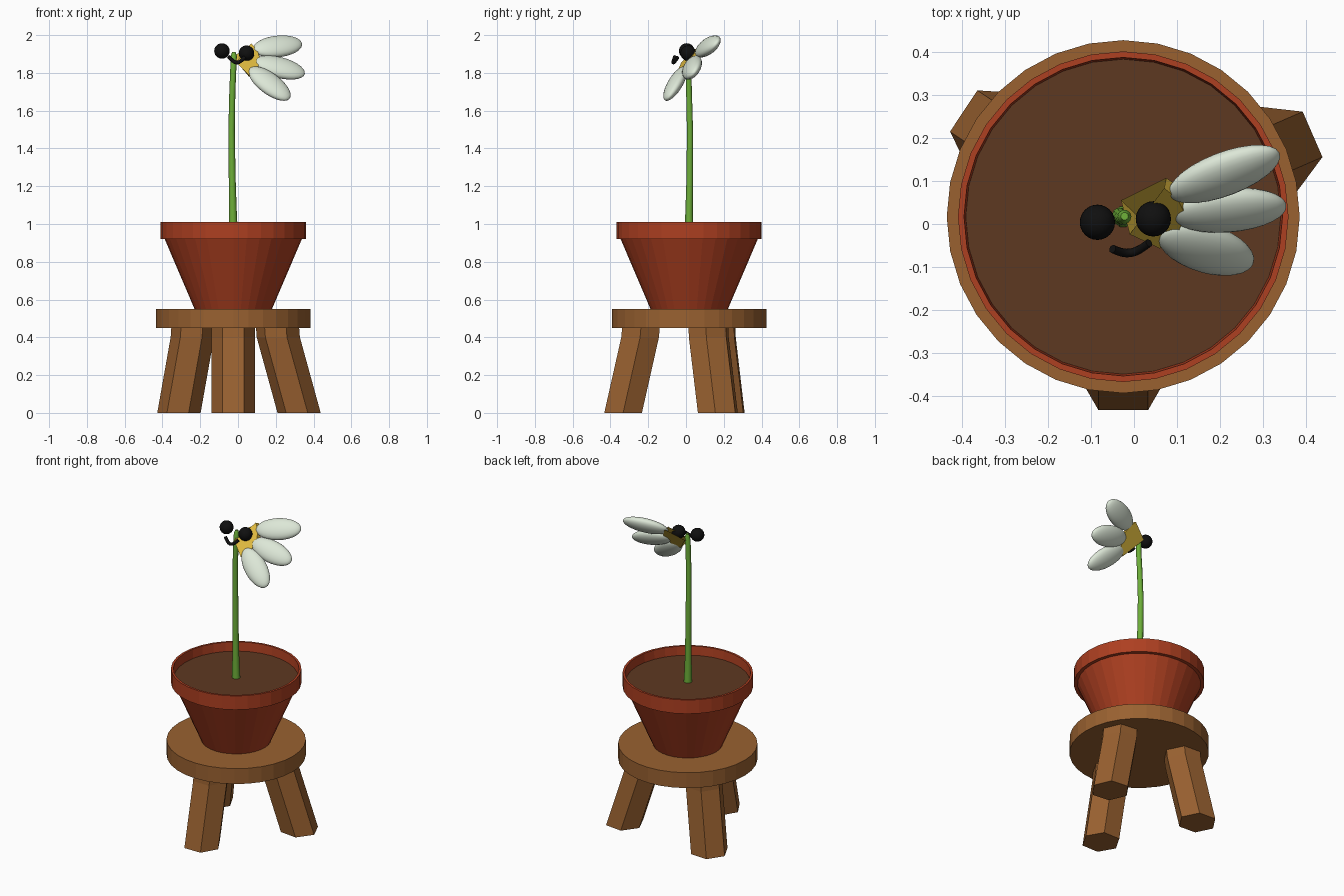
import bpy, bmesh, math
from mathutils import Vector, Matrix

if "Cube" in bpy.data.objects:
    bpy.data.objects.remove(bpy.data.objects["Cube"])

CX, CY = -0.025, 0.017


def material(name, r, g, b):
    m = bpy.data.materials.new(name)
    m.diffuse_color = (r, g, b, 1)
    m.use_nodes = True
    m.node_tree.nodes["Principled BSDF"].inputs["Base Color"].default_value = m.diffuse_color
    return m


WOOD = material("wood", 0.32, 0.12, 0.03)
CLAY = material("clay", 0.42, 0.05, 0.015)
SOIL = material("soil", 0.11, 0.04, 0.015)
GREEN = material("green", 0.15, 0.42, 0.04)
YELLOW = material("yellow", 0.75, 0.5, 0.05)
WHITE = material("petal_white", 0.72, 0.8, 0.68)
BLACK = material("black", 0.005, 0.005, 0.005)


def finish(name, bm, mat, smooth=None, recalc=True):
    if recalc:
        bmesh.ops.recalc_face_normals(bm, faces=bm.faces)
    me = bpy.data.meshes.new(name)
    bm.to_mesh(me)
    bm.free()
    me.materials.append(mat)
    ob = bpy.data.objects.new(name, me)
    bpy.context.collection.objects.link(ob)
    if smooth:
        bpy.ops.object.select_all(action='DESELECT')
        ob.select_set(True)
        bpy.context.view_layer.objects.active = ob
        bpy.ops.object.shade_smooth_by_angle(angle=math.radians(smooth))
    return ob


def loft(name, rings, mat, smooth=None):
    """Joins rings of points and caps both ends."""
    bm = bmesh.new()
    loops = [[bm.verts.new(p) for p in ring] for ring in rings]
    n = len(loops[0])
    for a, b in zip(loops, loops[1:]):
        for i in range(n):
            bm.faces.new((a[i], a[(i + 1) % n], b[(i + 1) % n], b[i]))
    bm.faces.new(loops[0])
    bm.faces.new(loops[-1])
    return finish(name, bm, mat, smooth)


def ring(x, y, z, r, n, turn=0.0):
    return [(x + r * math.cos(turn + math.tau * i / n),
             y + r * math.sin(turn + math.tau * i / n), z) for i in range(n)]


def lathe(name, profile, mat, n=32):
    return loft(name, [ring(CX, CY, z, r, n) for r, z in profile], mat)


def ball(name, centre, axes, mat):
    """Ellipsoid; the columns of axes are its three half axes."""
    bm = bmesh.new()
    bmesh.ops.create_uvsphere(bm, u_segments=24, v_segments=14, radius=1)
    for v in bm.verts:
        v.co = Vector(centre) + axes @ v.co
    return finish(name, bm, mat, 180)


def tube(name, path, mat, n=10):
    """Round tube along points (x, y, z, radius)."""
    pts = [Vector(p[:3]) for p in path]
    rings = []
    for i, p in enumerate(pts):
        t = (pts[min(i + 1, len(pts) - 1)] - pts[max(i - 1, 0)]).normalized()
        u = t.cross(Vector((0, 1, 0))).normalized()
        w = t.cross(u)
        rings.append([p + path[i][3] * (u * math.cos(math.tau * k / n) + w * math.sin(math.tau * k / n))
                      for k in range(n)])
    return loft(name, rings, mat, 50)


# Stool: round seat and three splayed six-sided legs
lathe("seat", [(0.41, 0.45), (0.41, 0.55)], WOOD)
for name, deg, foot in (("right_leg", 23.5, 0.38), ("left_leg", 146.5, 0.345), ("front_leg", 270, 0.35)):
    a = math.radians(deg)
    rings = []
    for z, d in ((0, foot), (0.4, 0.26), (0.46, 0.255)):
        rings.append(ring(CX + d * math.cos(a), CY + d * math.sin(a), z, 0.115, 6, a + math.pi / 6))
    loft(name, rings, WOOD)

# Pot with an overhanging rim, filled with soil
lathe("pot", [(0.205, 0.55), (0.363, 0.92), (0.384, 0.92), (0.384, 1.01), (0.37, 1.01), (0.365, 0.94)], CLAY)
lathe("soil", [(0.36, 0.935), (0.368, 0.952)], SOIL)

# Stem with a slight bend
tube("stem", [(CX, CY, 0.94, 0.025), (-0.027, 0.016, 1.05, 0.021), (-0.031, 0.02, 1.25, 0.018),
              (-0.034, 0.021, 1.5, 0.017), (-0.03, 0.016, 1.7, 0.016), (-0.025, 0.013, 1.82, 0.016),
              (-0.022, 0.017, 1.89, 0.016), (-0.022, 0.018, 1.91, 0.009)], GREEN)

# Flower centre: hollow wedge, open on its left side
front = [(-0.01, -0.024, 1.857), (0.07, 0.083, 1.957), (0.1, 0.06, 1.925),
         (0.12, 0.02, 1.868), (0.1, -0.025, 1.82), (0.06, -0.057, 1.785)]
back = [(-0.03, 0.055, 1.885), (0.075, 0.107, 1.945), (0.108, 0.085, 1.91),
        (0.125, 0.045, 1.855), (0.1, 0.0, 1.805), (0.058, -0.03, 1.78)]
bm = bmesh.new()
f = [bm.verts.new(p) for p in front]
b = [bm.verts.new(p) for p in back]
bm.faces.new(f)
bm.faces.new(b[::-1])
for i in range(1, 6):
    j = (i + 1) % 6
    bm.faces.new((f[i], b[i], b[j], f[j]))
finish("flower_centre", bm, YELLOW)

# Three petals fanned out in the tilted flower plane
normal = Vector((0.2, -0.74, 0.63)).normalized()
for i, (c, d) in enumerate((((0.21, 0.116, 1.94), (0.235, 0.09, 0.035)),
                            ((0.22, 0.032, 1.828), (0.26, 0.015, -0.065)),
                            ((0.167, -0.057, 1.743), (0.19, -0.075, -0.15)))):
    d = Vector(d)
    d = (d - normal * d.dot(normal)).normalized()
    w = normal.cross(d)
    axes = Matrix((w * 0.067, normal * 0.036, d * 0.138)).transposed()
    ball(f"petal_{i + 1}", c, axes, WHITE)

# Face: two round eyes and a curved mouth
for name, c in (("left_eye", (-0.085, 0.004, 1.916)), ("right_eye", (0.045, 0.012, 1.904))):
    ball(name, c, Matrix.Diagonal((0.041, 0.041, 0.041)), BLACK)
mouth = []
for i in range(9):
    t = i / 8
    s = math.sin(math.pi * t)
    mouth.append((-0.05 + 0.085 * t, -0.058 - 0.016 * s + 0.014 * t, 1.887 - 0.03 * s - 0.005 * t, 0.01))
tube("mouth", mouth, BLACK, 8)
